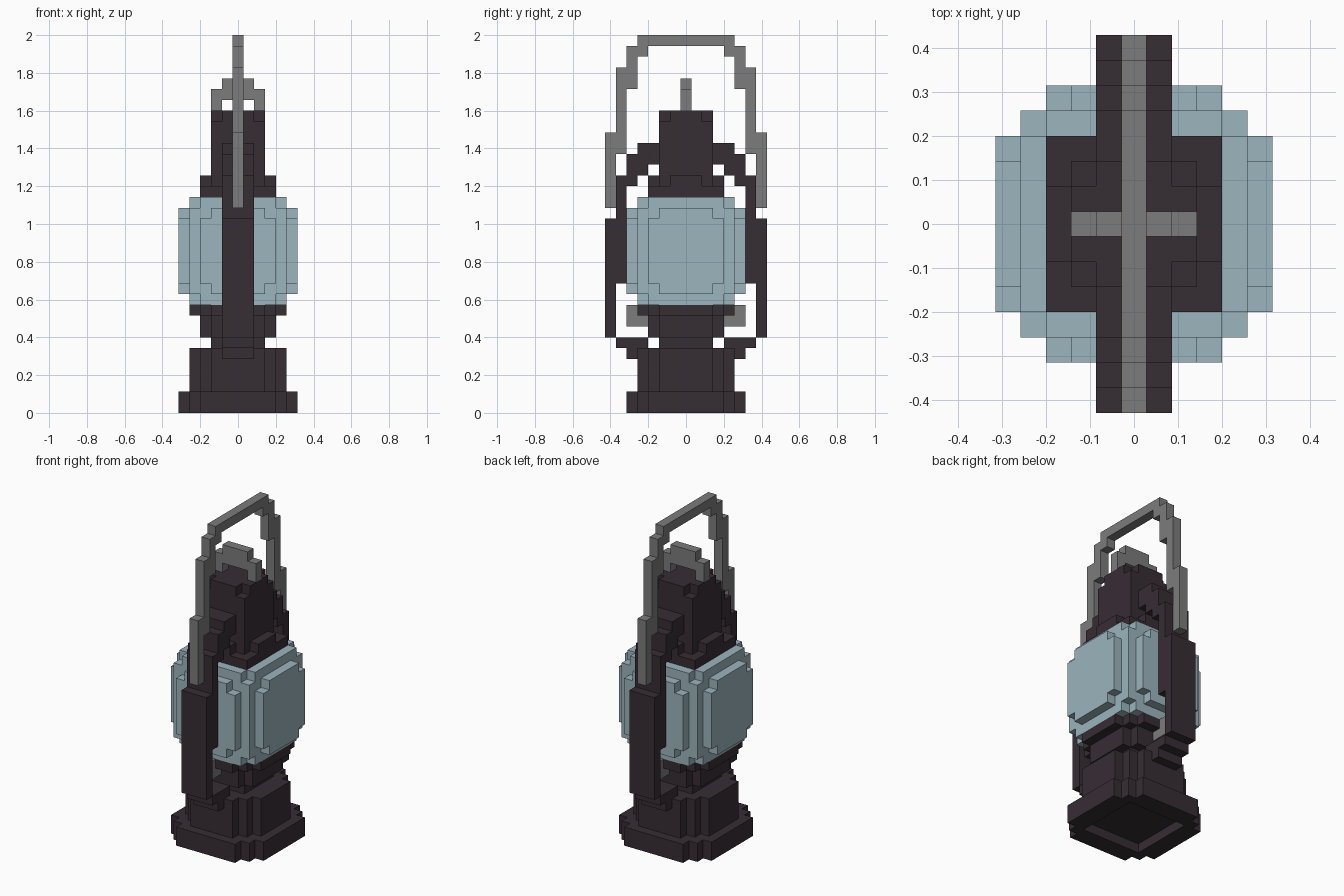
import bpy, bmesh
from mathutils import Vector

UNIT = 2 / 35  # edge of one block; the lantern is 35 blocks tall

cube = bpy.data.objects.get("Cube")
if cube:
    bpy.data.objects.remove(cube, do_unlink=True)


def material(name, color):
    m = bpy.data.materials.new(name)
    m.use_nodes = True
    m.diffuse_color = (*color, 1)
    m.node_tree.nodes["Principled BSDF"].inputs["Base Color"].default_value = (*color, 1)
    return m


dark = material("dark iron", (0.037, 0.026, 0.034))
steel = material("grey steel", (0.2, 0.2, 0.2))
pane = material("pale blue glass", (0.33, 0.46, 0.51))


def slab(rx, ry, z0, z1):
    """Centred block of cells reaching rx and ry cells out from the axis."""
    return {(x, y, z) for x in range(-rx, rx + 1)
            for y in range(-ry, ry + 1) for z in range(z0, z1)}


def ring(z0, z1, *steps):
    """Stepped round layer: each (long, short) pair is laid both ways."""
    cells = set()
    for a, b in steps:
        cells |= slab(a, b, z0, z1) | slab(b, a, z0, z1)
    return cells


def side_profile(rx, *runs):
    """Front and back mirrored strips, each run = (y0, y1, z0, z1)."""
    return {(x, s * y, z) for y0, y1, z0, z1 in runs for s in (-1, 1)
            for x in range(-rx, rx + 1) for y in range(y0, y1 + 1)
            for z in range(z0, z1)}


def build(name, cells, mat):
    """Skin the outside of a set of cells and merge its flat faces."""
    bm = bmesh.new()
    corners = {}

    def vert(p):
        if p not in corners:
            x, y, z = p
            corners[p] = bm.verts.new(Vector((x - 0.5, y - 0.5, z)) * UNIT)
        return corners[p]

    for cell in cells:
        for axis in range(3):
            for side in (0, 1):
                near = list(cell)
                near[axis] += 2 * side - 1
                if tuple(near) in cells:
                    continue
                quad = []
                for du, dv in ((0, 0), (1, 0), (1, 1), (0, 1)):
                    p = list(cell)
                    p[axis] += side
                    p[(axis + 1) % 3] += du
                    p[(axis + 2) % 3] += dv
                    quad.append(vert(tuple(p)))
                bm.faces.new(quad if side else quad[::-1])
    bmesh.ops.dissolve_limit(bm, angle_limit=0.01, verts=bm.verts[:], edges=bm.edges[:])
    mesh = bpy.data.meshes.new(name)
    bm.to_mesh(mesh)
    bm.free()
    mesh.materials.append(mat)
    obj = bpy.data.objects.new(name, mesh)
    bpy.context.collection.objects.link(obj)
    return obj


# Foot with a shallow recess underneath
build("foot", ring(0, 2, (5, 3), (4, 4)) - slab(3, 3, 0, 1), dark)

# Fuel tank, neck and burner collar
build("fuel_tank", ring(2, 6, (4, 2), (3, 3)), dark)
build("burner", ring(6, 7, (2, 2)) | ring(7, 9, (3, 2)) | ring(9, 10, (4, 2), (3, 3)), dark)

# Glass globe, stepped in at both ends
globe = ring(12, 18, (5, 3), (4, 4))
for z in (11, 18):
    globe |= ring(z, z + 1, (5, 2), (4, 4))
for z in (10, 19):
    globe |= ring(z, z + 1, (4, 3))
build("glass_globe", globe, pane)

# Cap and chimney
build("cap", ring(20, 21, (3, 3)) | ring(21, 22, (3, 1), (2, 2)), dark)
build("chimney", ring(22, 27, (2, 2)) | ring(27, 28, (2, 1)), dark)

# Side frame running from the tank, around the globe, to the chimney
build("side_frame", side_profile(
    1, (4, 5, 5, 7), (6, 6, 6, 7), (7, 7, 7, 18), (6, 6, 12, 22),
    (5, 5, 21, 24), (4, 4, 22, 25), (3, 3, 23, 25)), dark)

# Small steel lugs under the globe
build("globe_lugs", side_profile(0, (4, 5, 8, 10)), steel)

# Carrying handle
build("carry_handle", side_profile(
    0, (7, 7, 19, 26), (6, 6, 24, 32), (5, 5, 30, 34), (4, 4, 33, 35),
    (0, 3, 34, 35)), steel)

# Ring on top of the chimney
build("top_ring", slab(1, 0, 29, 31) | (slab(2, 0, 28, 30) - slab(1, 0, 28, 29)), steel)
